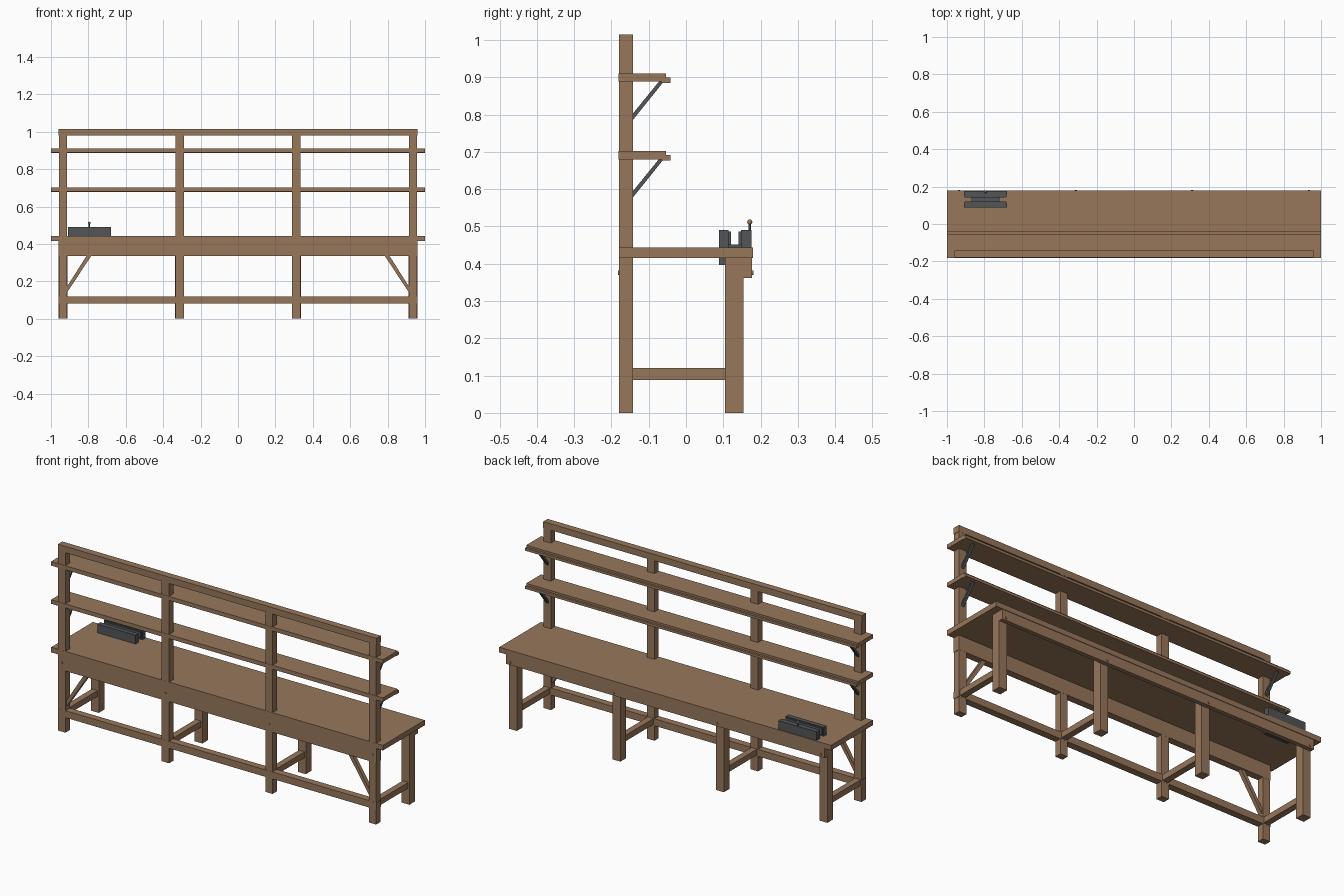
import bpy, bmesh, math
from mathutils import Vector

if "Cube" in bpy.data.objects:
    bpy.data.objects.remove(bpy.data.objects["Cube"])


def material(name, rgb):
    m = bpy.data.materials.new(name)
    m.diffuse_color = (*rgb, 1)
    m.use_nodes = True
    m.node_tree.nodes["Principled BSDF"].inputs["Base Color"].default_value = m.diffuse_color
    return m


WOOD = material("brown wood", (0.31, 0.185, 0.105))
STEEL = material("dark steel", (0.085, 0.09, 0.093))


def finish(name, bm, mat):
    me = bpy.data.meshes.new(name)
    bmesh.ops.recalc_face_normals(bm, faces=bm.faces)
    bm.to_mesh(me)
    bm.free()
    me.materials.append(mat)
    ob = bpy.data.objects.new(name, me)
    bpy.context.collection.objects.link(ob)
    return ob


def box(name, x, y, z, mat=WOOD):
    bm = bmesh.new()
    bmesh.ops.create_cube(bm, size=1)
    for v in bm.verts:
        v.co = Vector([(a + b) / 2 + c * (b - a) for (a, b), c in zip((x, y, z), v.co)])
    return finish(name, bm, mat)


def prism(name, pts, axis, lo, hi, mat=WOOD):
    """Extrude a 2D profile along x (pts are y,z) or along y (pts are x,z)."""
    bm = bmesh.new()
    place = (lambda p: (lo, p[0], p[1])) if axis == "x" else (lambda p: (p[0], lo, p[1]))
    face = bm.faces.new([bm.verts.new(place(p)) for p in pts])
    ext = bmesh.ops.extrude_face_region(bm, geom=[face])["geom"]
    d = Vector((hi - lo, 0, 0)) if axis == "x" else Vector((0, hi - lo, 0))
    bmesh.ops.translate(bm, vec=d, verts=[g for g in ext if isinstance(g, bmesh.types.BMVert)])
    return finish(name, bm, mat)


def cylinder(name, centre, r, depth, axis, mat):
    bm = bmesh.new()
    bmesh.ops.create_cone(bm, cap_ends=True, segments=12, radius1=r, radius2=r, depth=depth)
    rot = Vector((0, 0, 1)).rotation_difference(Vector(axis)).to_matrix()
    bmesh.ops.rotate(bm, matrix=rot, verts=bm.verts)
    bmesh.ops.translate(bm, vec=centre, verts=bm.verts)
    return finish(name, bm, mat)


POST_Y = (-0.18, -0.142)
W = 0.022

# Bench top and long rails
box("bench_top", (-1, 1), (-0.18, 0.18), (0.415, 0.443))
box("front_apron", (-0.96, 0.96), POST_Y, (0.336, 0.415))
box("bottom_rail", (-0.96, 0.96), POST_Y, (0.082, 0.12))
box("top_rail", (-0.96, 0.96), POST_Y, (0.98, 1.015))
box("back_apron", (-0.96, 0.96), (0.154, 0.177), (0.362, 0.415))

# Four frames: tall post, short leg, cross bar, bolts
for i, x in enumerate((-0.936, -0.312, 0.312, 0.936)):
    sx = (x - W, x + W)
    box(f"post_{i}", sx, (-0.1795, -0.1425), (0, 0.98))
    box(f"leg_{i}", (x - 0.024, x + 0.024), (0.104, 0.154), (0, 0.415))
    box(f"cross_bar_{i}", (x - 0.017, x + 0.017), (-0.142, 0.104), (0.088, 0.12))
    cylinder(f"front_bolt_{i}", (x, -0.181, 0.376), 0.006, 0.004, (0, 1, 0), WOOD)
    cylinder(f"back_bolt_{i}", (x, 0.178, 0.376), 0.006, 0.006, (0, 1, 0), WOOD)

# Shelves with front lips and steel struts
for i, z in enumerate((0.68, 0.888)):
    box(f"shelf_{i}", (-1, 1), (-0.181, -0.053), (z, z + 0.022))
    box(f"shelf_lip_{i}", (-1, 1), (-0.066, -0.041), (z - 0.003, z + 0.011))
    for s in (-1, 1):
        prism(f"shelf_strut_{i}", [(-0.142, z - 0.102), (-0.142, z - 0.085),
                                   (-0.073, z), (-0.06, z)],
              "x", s * 0.936 - 0.008, s * 0.936 + 0.008, STEEL)

# Diagonal wooden braces under the front apron
for s in (-1, 1):
    prism("diagonal_brace", [(s * 0.914, 0.14), (s * 0.914, 0.172), (s * 0.81, 0.336),
                             (s * 0.785, 0.336)], "y", -0.172, -0.15)

# Vise
box("vise_inner_jaw", (-0.91, -0.68), (0.089, 0.114), (0.443, 0.491), STEEL)
box("vise_outer_jaw", (-0.91, -0.68), (0.148, 0.176), (0.443, 0.491), STEEL)
box("vise_inner_pad", (-0.905, -0.685), (0.114, 0.121), (0.452, 0.486), STEEL)
box("vise_outer_pad", (-0.905, -0.685), (0.141, 0.148), (0.452, 0.486), STEEL)
box("vise_bed", (-0.87, -0.72), (0.114, 0.148), (0.443, 0.452), STEEL)
box("vise_clamp", (-0.87, -0.72), (0.089, 0.104), (0.397, 0.415), STEEL)
cylinder("vise_handle", (-0.795, 0.171, 0.495), 0.003, 0.03, (0, 0, 1), STEEL)
bm = bmesh.new()
bmesh.ops.create_uvsphere(bm, u_segments=12, v_segments=8, radius=0.007)
bmesh.ops.translate(bm, vec=(-0.795, 0.171, 0.512), verts=bm.verts)
finish("vise_handle_knob", bm, WOOD)
